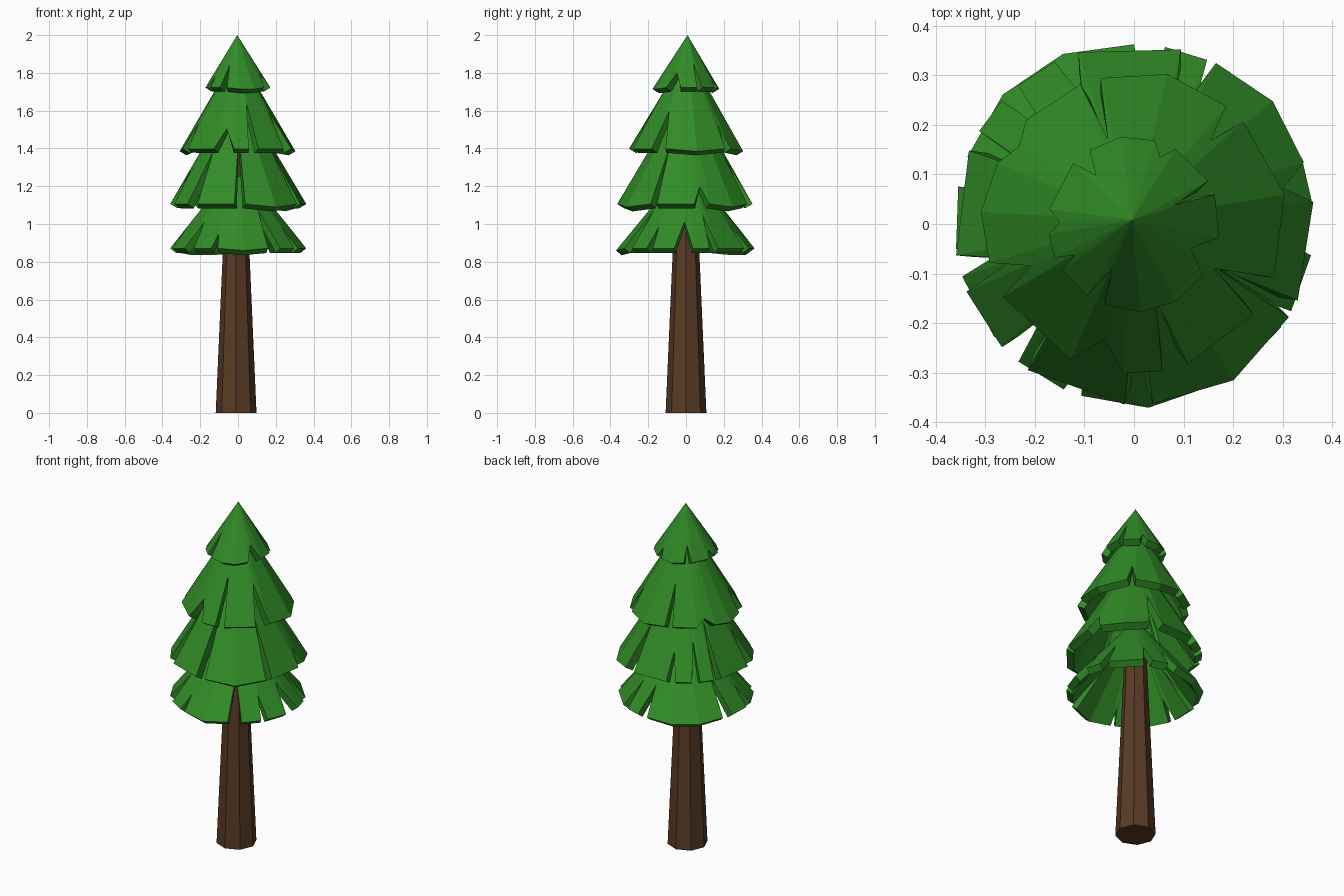
import bpy, bmesh
from math import radians, cos, sin

if "Cube" in bpy.data.objects:
    bpy.data.objects.remove(bpy.data.objects["Cube"])


def material(name, color):
    m = bpy.data.materials.new(name)
    m.diffuse_color = (*color, 1)
    m.use_nodes = True
    m.node_tree.nodes["Principled BSDF"].inputs["Base Color"].default_value = m.diffuse_color
    return m


green = material("needles", (0.03, 0.26, 0.02))
brown = material("bark", (0.10, 0.043, 0.018))


def finish(bm, name, mat):
    mesh = bpy.data.meshes.new(name)
    bm.to_mesh(mesh)
    bm.free()
    mesh.materials.append(mat)
    obj = bpy.data.objects.new(name, mesh)
    bpy.context.collection.objects.link(obj)
    return obj


def foliage(name, apex, radius, rim_z, thickness, notches):
    """Thick cone skirt; each notch is (start angle, end angle, tip radius)."""
    bm = bmesh.new()
    top = bm.verts.new((-0.004, 0.008, apex))
    notches = sorted(notches)

    def point(angle, r):
        z = apex - (apex - rim_z) * r / radius
        a = radians(angle)
        return bm.verts.new((r * cos(a), r * sin(a), z))

    ring = []
    for i, (start, end, tip) in enumerate(notches):
        # notch tip, then the lobe running to the next notch
        ring.append(point((start + end) / 2, tip))
        stop = notches[i + 1][0] if i + 1 < len(notches) else notches[0][0] + 360
        steps = max(1, round((stop - end) / 26))
        for k in range(steps + 1):
            r = radius * (0.975 if k in (0, steps) else 1.0)
            ring.append(point(end + (stop - end) * k / steps, r))
    for a, b in zip(ring, ring[1:] + ring[:1]):
        bm.faces.new((top, a, b))

    obj = finish(bm, name, green)
    shell = obj.modifiers.new("thickness", "SOLIDIFY")
    shell.thickness = thickness
    shell.offset = -1
    return obj


# Trunk: tapered eight-sided post running up inside the foliage
bm = bmesh.new()
bmesh.ops.create_cone(bm, cap_ends=True, segments=8, radius1=0.108,
                      radius2=0.042, depth=1.5)
bmesh.ops.translate(bm, verts=bm.verts, vec=(-0.01, 0, 0.75))
finish(bm, "trunk", brown)

# Foliage tiers, bottom to top
foliage("foliage_bottom", 1.32, 0.372, 0.86, 0.04, [
    (158, 168, .20), (80, 90, .25), (58, 66, .25), (20, 28, .22), (-10, 6, .25),
    (-35, -29, .27), (-64, -52, .20), (-113, -107, .30), (-141, -130, .25),
    (-172, -163, .28)])
foliage("foliage_lower", 1.72, 0.374, 1.09, 0.045, [
    (149, 156, .20), (130, 137, .25), (108, 116, .28), (63, 75, .22), (7, 20, .31),
    (-31, -25, .19), (-93, -84, .15), (-137, -126, .20), (-170, -158, .25)])
foliage("foliage_upper", 1.91, 0.31, 1.385, 0.042, [
    (136, 156, .28), (103, 111, .18), (43, 52, .23), (-37, -21, .185),
    (-79, -69, .16), (-115, -94, .24), (-165, -151, .225)])
foliage("foliage_top", 2.0, 0.178, 1.715, 0.04, [
    (121, 135, .125), (61, 76, .145), (20, 30, .09), (-37, -9, .125),
    (-123, -110, .10), (-157, -147, .135), (-190, -173, .15)])
